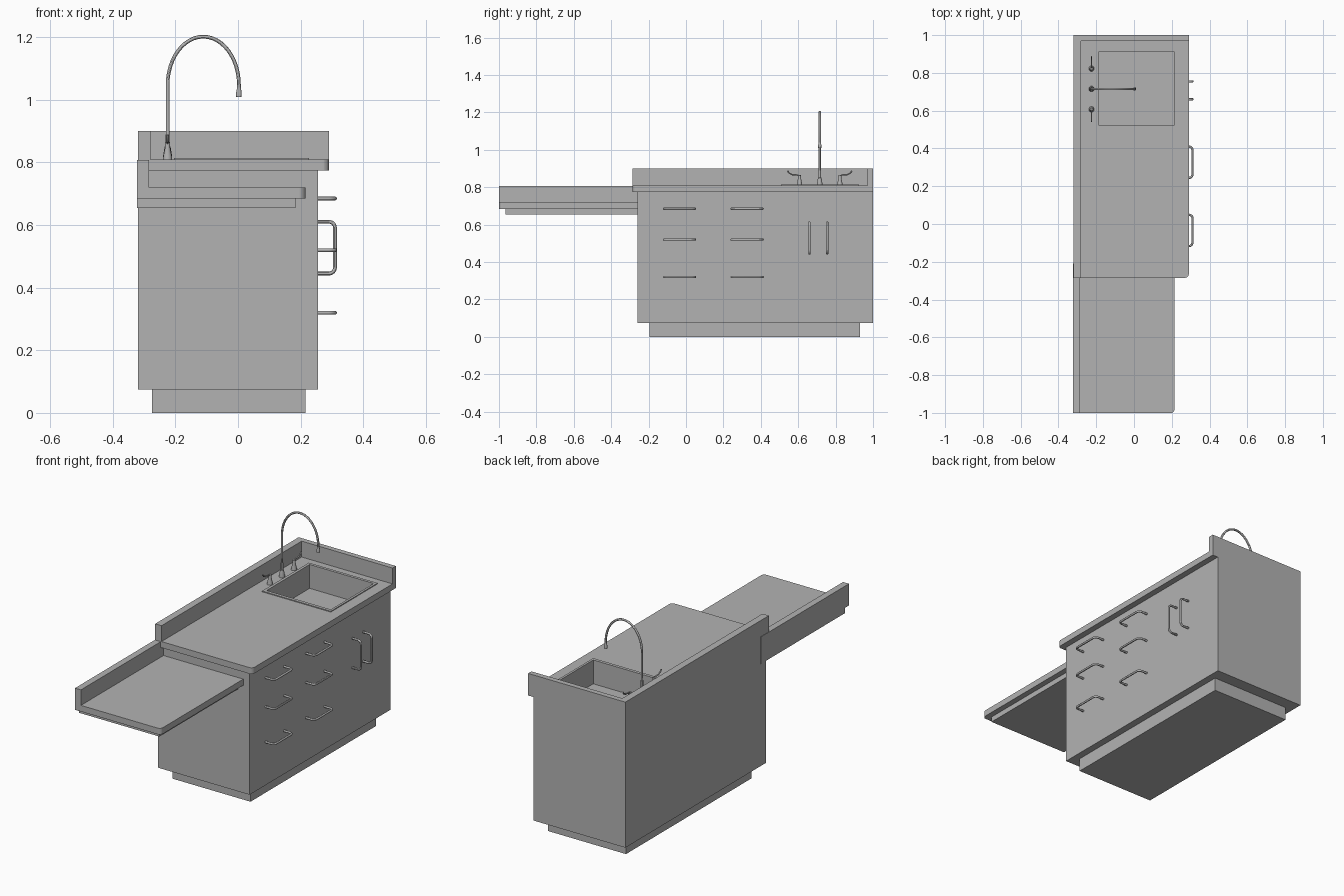
import bpy, bmesh
from math import pi, sin, cos
from mathutils import Vector

cube = bpy.data.objects.get("Cube")
if cube:
    bpy.data.objects.remove(cube, do_unlink=True)

grey = bpy.data.materials.new("plain grey")
grey.use_nodes = True
grey.diffuse_color = (0.45, 0.45, 0.45, 1)
grey.node_tree.nodes["Principled BSDF"].inputs["Base Color"].default_value = grey.diffuse_color


def finish(name, bm, smooth=False):
    bmesh.ops.recalc_face_normals(bm, faces=bm.faces)
    mesh = bpy.data.meshes.new(name)
    bm.to_mesh(mesh)
    bm.free()
    mesh.materials.append(grey)
    obj = bpy.data.objects.new(name, mesh)
    bpy.context.collection.objects.link(obj)
    if smooth:
        bpy.ops.object.select_all(action='DESELECT')
        obj.select_set(True)
        bpy.context.view_layer.objects.active = obj
        bpy.ops.object.shade_smooth_by_angle()
    return obj


def prism(name, outline, z0, z1):
    bm = bmesh.new()
    base = bm.faces.new([bm.verts.new((x, y, z0)) for x, y in outline])
    ext = bmesh.ops.extrude_face_region(bm, geom=[base], use_keep_orig=True)
    top = [g for g in ext["geom"] if isinstance(g, bmesh.types.BMVert)]
    bmesh.ops.translate(bm, verts=top, vec=(0, 0, z1 - z0))
    return finish(name, bm)


def rect(x0, x1, y0, y1):
    return [(x0, y0), (x1, y0), (x1, y1), (x0, y1)]


def box(name, x0, x1, y0, y1, z0, z1):
    return prism(name, rect(x0, x1, y0, y1), z0, z1)


def worktop(name, x0, x1, y0, y1, z0, z1, r=0.02):
    # slab with its free front corner rounded
    arc = [(x1 - r + r * sin(a), y0 + r - r * cos(a))
           for a in (i * pi / 12 for i in range(7))]
    return prism(name, [(x0, y0)] + arc + [(x1, y1), (x0, y1)], z0, z1)


def tube(name, path, radii, sides=12):
    # sweep circles of the given radii along a path
    pts = [Vector(p) for p in path]
    if not isinstance(radii, list):
        radii = [radii] * len(pts)
    bm = bmesh.new()
    rings = []
    side = None
    for i, p in enumerate(pts):
        d = (pts[min(i + 1, len(pts) - 1)] - pts[max(i - 1, 0)]).normalized()
        side = d.orthogonal() if side is None else side - d * side.dot(d)
        side.normalize()
        up = d.cross(side)
        rings.append([bm.verts.new(p + radii[i] * (side * cos(t) + up * sin(t)))
                      for t in (2 * pi * k / sides for k in range(sides))])
    for a, b in zip(rings, rings[1:]):
        for k in range(sides):
            n = (k + 1) % sides
            bm.faces.new((a[k], a[n], b[n], b[k]))
    bm.faces.new(rings[0])
    bm.faces.new(rings[-1])
    return finish(name, bm, True)


# Cabinet, plinth and raised worktop
LEFT, TOP = -0.32, 0.81
box("plinth", -0.275, 0.215, -0.195, 0.93, 0, 0.075)
cabinet = box("cabinet", LEFT, 0.255, -0.26, 1, 0.075, 0.775)
counter = worktop("countertop", LEFT, 0.29, -0.285, 1, 0.775, TOP)
box("side_splashback", LEFT, -0.28, -0.285, 1, 0.775, 0.9)
box("end_splashback", -0.28, 0.29, 0.97, 1, 0.775, 0.9)

# Lower extension table
LOW = -0.322
worktop("extension_top", LOW, 0.215, -1, -0.25, 0.685, 0.72)
box("extension_apron", LOW, 0.183, -0.965, -0.21, 0.655, 0.685)
box("extension_splashback", LOW, -0.285, -1, -0.21, 0.685, 0.808)

# Sink opening
cutter = box("sink_cutter", -0.19, 0.216, 0.523, 0.912, 0.675, 0.95)
cutter.hide_render = True
for target in (counter, cabinet):
    mod = target.modifiers.new("sink_hole", 'BOOLEAN')
    mod.operation = 'DIFFERENCE'
    mod.solver = 'EXACT'
    mod.object = cutter
    bpy.context.view_layer.objects.active = target
    bpy.ops.object.modifier_apply(modifier=mod.name)
bpy.data.objects.remove(cutter, do_unlink=True)

# Sink basin with raised rim
outer = rect(-0.204, 0.227, 0.507, 0.926)
inner = rect(-0.188, 0.214, 0.525, 0.91)
bm = bmesh.new()
loops = [[bm.verts.new((x, y, z)) for x, y in ring] for ring, z in
         ((outer, TOP), (outer, 0.815), (inner, 0.815), (inner, 0.68))]
for a, b in zip(loops, loops[1:]):
    for k in range(4):
        n = (k + 1) % 4
        bm.faces.new((a[k], a[n], b[n], b[k]))
floor = bm.faces.new(loops[-1])
sink = finish("sink_basin", bm)
if sink.data.polygons[-1].normal.z < 0:
    sink.data.flip_normals()

# Gooseneck tap
FX, FY = -0.225, 0.715
tube("tap_base", [(FX, FY, z) for z in (TOP, 0.82, 0.85, 0.852, 0.89)],
     [0.015, 0.015, 0.010, 0.007, 0.007])
RX, RZ, CZ = 0.114, 0.155, 1.047
neck = [(FX, FY, 0.84)] + [
    (FX + RX - RX * cos(a), FY, CZ + RZ * sin(a))
    for a in (i * pi / 24 for i in range(25))]
tube("tap_neck", neck + [(0.003, FY, 1.02)], 0.006)
tube("tap_nozzle", [(0.003, FY, z) for z in (1.04, 1.025, 1.01)],
     [0.006, 0.009, 0.009])

# Tap valves with curved levers pointing away from the neck
for s, side in ((-1, "front"), (1, "rear")):
    y = FY + s * 0.108
    tube(side + "_valve", [(FX, y, z) for z in (TOP, 0.82, 0.85, 0.865)],
         [0.015, 0.014, 0.008, 0.008])
    lever = [(0, 0.855), (0.008, 0.865), (0.04, 0.868), (0.055, 0.875),
             (0.064, 0.888)]
    tube(side + "_lever", [(FX, y + s * d, z) for d, z in lever], 0.004)


# Pull handles
def pull(name, centre, axis, half=0.083, r=0.02):
    c, axis, out = Vector(centre), Vector(axis), Vector((1, 0, 0))
    reach = 0.055
    half_path = [(half, -0.002)] + [
        (half - r + r * cos(a), reach - r + r * sin(a))
        for a in (i * pi / 12 for i in range(7))]
    pts = half_path + [(-u, v) for u, v in reversed(half_path)]
    tube(name, [c + axis * u + out * v for u, v in pts], 0.006)


for column, y in (("front", -0.034), ("middle", 0.327)):
    for row, z in (("top", 0.685), ("centre", 0.52), ("bottom", 0.32)):
        pull(f"{column}_{row}_drawer_handle", (0.255, y, z), (0, 1, 0))
for name, y in (("front", 0.66), ("rear", 0.755)):
    pull(name + "_door_handle", (0.255, y, 0.528), (0, 0, 1))
